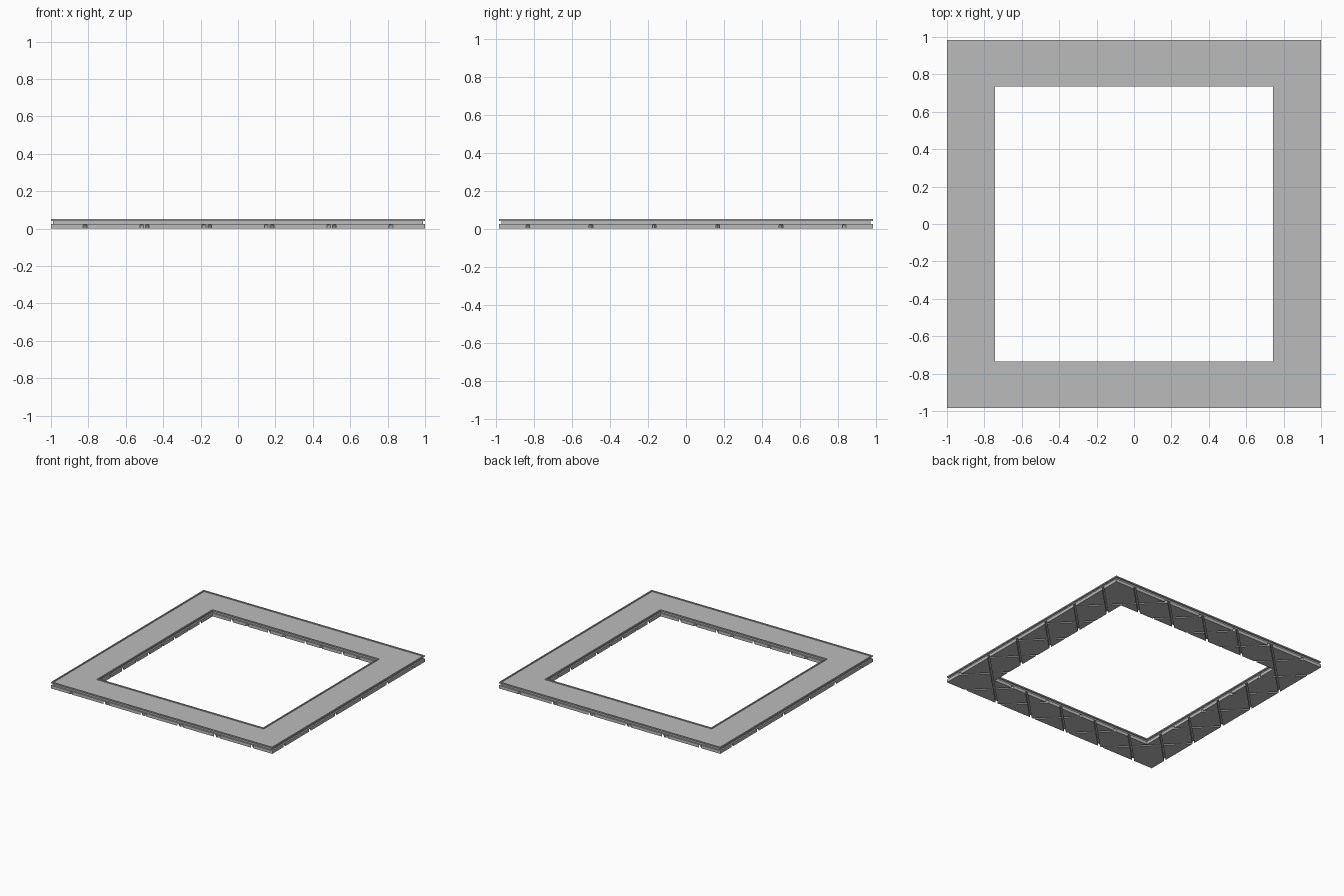
import bpy
import bmesh
from math import pi
from mathutils import Matrix

default = bpy.data.objects.get("Cube")
if default:
    bpy.data.objects.remove(default, do_unlink=True)

HALF_X, HALF_Y = 1.0, 0.985
WIDTH_X, WIDTH_Y = 0.257, 0.25
GROOVE_WIDTH, GROOVE_TOP = 0.014, 0.02

grey = bpy.data.materials.new("plain grey")
grey.use_nodes = True
colour = (0.5, 0.5, 0.5, 1)
grey.diffuse_color = colour
grey.node_tree.nodes["Principled BSDF"].inputs["Base Color"].default_value = colour


def make_object(name, bm):
    bmesh.ops.recalc_face_normals(bm, faces=bm.faces)
    mesh = bpy.data.meshes.new(name)
    bm.to_mesh(mesh)
    bm.free()
    mesh.materials.append(grey)
    obj = bpy.data.objects.new(name, mesh)
    bpy.context.collection.objects.link(obj)
    return obj


# Cross-section of the frame: base, recessed wall, overhanging rim, sunken top
edge = [(0, 0), (0, 0.025), (0.012, 0.025), (0.012, 0.042),
        (0, 0.042), (0, 0.052), (0.01, 0.052), (0.01, 0.045)]
profile = edge + [(WIDTH_X - d, z) for d, z in reversed(edge)]

# Square frame: sweep the section round four mitred corners
bm = bmesh.new()
rings = []
for sx, sy in ((-1, -1), (1, -1), (1, 1), (-1, 1)):
    rings.append([bm.verts.new((sx * (HALF_X - d),
                                sy * (HALF_Y - d * WIDTH_Y / WIDTH_X), z))
                  for d, z in profile])
count = len(profile)
for i, ring in enumerate(rings):
    following = rings[(i + 1) % 4]
    for j in range(count):
        k = (j + 1) % count
        bm.faces.new((ring[j], following[j], following[k], ring[k]))
frame = make_object("square_frame", bm)

# Diagonal grooves crossing on the underside
cutters = []
for turn in (1, -1):
    for step in (-9, -7, -5, -3, -1, 1, 3, 5, 7, 9):
        if abs(step) > 9:
            continue
        offset = step / 6 * 0.5
        bm = bmesh.new()
        bmesh.ops.create_cube(bm, size=1, matrix=(
            Matrix.Translation((offset, -offset * turn, 0))
            @ Matrix.Rotation(turn * pi / 4, 4, "Z")
            @ Matrix.Diagonal((4, GROOVE_WIDTH, GROOVE_TOP * 2, 1))))
        cutter = make_object("groove_cutter", bm)
        cutter.hide_render = True
        cutters.append(cutter)
        cut = frame.modifiers.new("groove", "BOOLEAN")
        cut.operation = "DIFFERENCE"
        cut.solver = "EXACT"
        cut.object = cutter

# Keep the cut shape and discard the cutters
bpy.context.view_layer.update()
graph = bpy.context.evaluated_depsgraph_get()
cut_mesh = bpy.data.meshes.new_from_object(frame.evaluated_get(graph))
frame.modifiers.clear()
frame.data = cut_mesh
for cutter in cutters:
    bpy.data.objects.remove(cutter, do_unlink=True)
cut_mesh.materials.clear()
cut_mesh.materials.append(grey)
for face in cut_mesh.polygons:
    face.material_index = 0
    face.use_smooth = False
